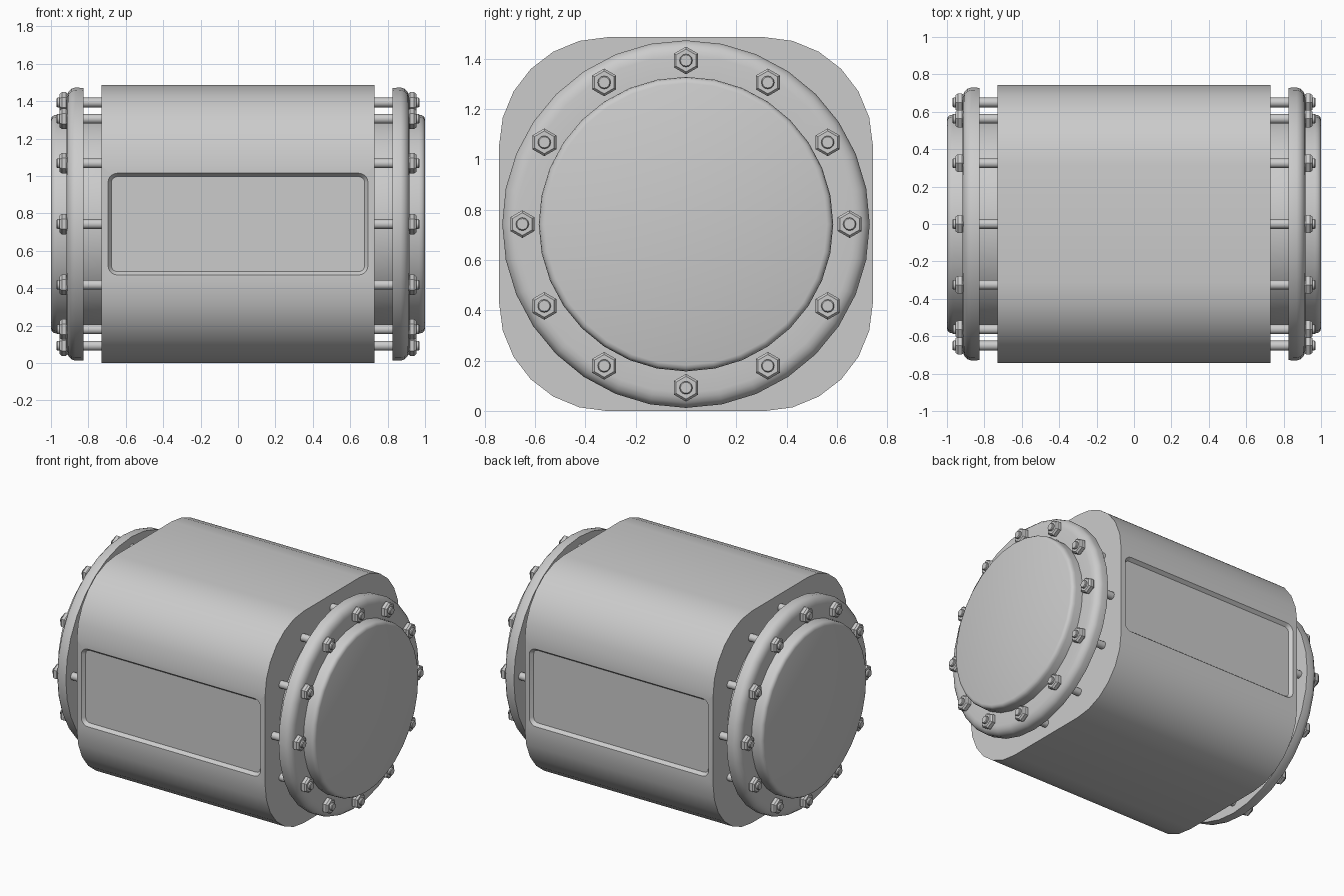
import bpy, bmesh, math

if "Cube" in bpy.data.objects:
    bpy.data.objects.remove(bpy.data.objects["Cube"])

CZ = 0.7425  # height of the drum axis
grey = bpy.data.materials.new("grey metal")
grey.diffuse_color = (0.6, 0.6, 0.6, 1)
grey.use_nodes = True
grey.node_tree.nodes["Principled BSDF"].inputs["Base Color"].default_value = grey.diffuse_color


def loft(name, rings, angle=35):
    """Solid skinned through rings of equal point count, capped at both ends."""
    bm = bmesh.new()
    vs = [[bm.verts.new(p) for p in r] for r in rings]
    n = len(vs[0])
    for a, b in zip(vs, vs[1:]):
        for i in range(n):
            j = (i + 1) % n
            bm.faces.new((a[i], a[j], b[j], b[i]))
    bm.faces.new(vs[0])
    bm.faces.new(vs[-1])
    bmesh.ops.recalc_face_normals(bm, faces=bm.faces)
    me = bpy.data.meshes.new(name)
    bm.to_mesh(me)
    bm.free()
    ob = bpy.data.objects.new(name, me)
    bpy.context.collection.objects.link(ob)
    me.materials.append(grey)
    smooth(ob, angle)
    return ob


def smooth(ob, angle):
    bpy.ops.object.select_all(action='DESELECT')
    ob.select_set(True)
    bpy.context.view_layer.objects.active = ob
    bpy.ops.object.shade_smooth_by_angle(angle=math.radians(angle))


def lathe(name, profile, sides, s=1, y=0, z=CZ, angle=35):
    """Turn (x, radius) pairs round an axis parallel to x; s mirrors in x."""
    ang = [2 * math.pi * i / sides for i in range(sides)]
    return loft(name, [[(s * x, y + r * math.sin(a), z + r * math.cos(a)) for a in ang]
                       for x, r in profile], angle)


def rounded_rect(hw, hh, r, seg):
    pts = []
    for q, (sx, sy) in enumerate(((1, 1), (-1, 1), (-1, -1), (1, -1))):
        for i in range(seg + 1):
            a = math.pi / 2 * (q + i / seg)
            pts.append((sx * (hw - r) + r * math.cos(a), sy * (hh - r) + r * math.sin(a)))
    return pts


# Main body: rounded square extruded along x
section = rounded_rect(0.7425, 0.7425, 0.43, 6)
body = loft("body", [[(x, u, CZ + v) for u, v in section] for x in (-0.73, 0.73)])

# Recessed panels with sloped rims, front and back
for s in (-1, 1):
    rings = []
    for y, d in ((0.70 + 0.02, 0.018), (0.7425, 0.0), (0.78, 0.0)):
        rings.append([(u, s * y, CZ + v)
                      for u, v in rounded_rect(0.695 - d, 0.272 - d, 0.05 - d, 5)])
    cutter = loft("panel_cutter", rings)
    cutter.hide_render = True
    mod = body.modifiers.new("panel", 'BOOLEAN')
    mod.operation, mod.solver, mod.object = 'DIFFERENCE', 'EXACT', cutter
    bpy.ops.object.select_all(action='DESELECT')
    body.select_set(True)
    bpy.context.view_layer.objects.active = body
    bpy.ops.object.modifier_apply(modifier=mod.name)
    bpy.data.objects.remove(cutter)
smooth(body, 30)

# End assemblies
for s, side in ((-1, "left"), (1, "right")):
    lathe(side + "_end_cap", [(0.72, 0.585), (0.968, 0.585), (0.984, 0.582),
                              (0.995, 0.574), (1.0, 0.56)], 32, s)
    lathe(side + "_flange", [(0.825, 0.57), (0.825, 0.728), (0.87, 0.73), (0.889, 0.724),
                             (0.905, 0.709), (0.914, 0.69), (0.917, 0.67), (0.917, 0.57)], 32, s)
    # Twelve bolts round the flange
    for k in range(12):
        a = math.radians(30 * k)
        y, z = 0.65 * math.sin(a), CZ + 0.65 * math.cos(a)
        lathe(f"{side}_bolt_rod_{k}", [(0.72, 0.026), (0.965, 0.026), (0.97, 0.022)], 12, s, y, z)
        lathe(f"{side}_nut_{k}", [(0.912, 0.048), (0.920, 0.055), (0.942, 0.055),
                                  (0.954, 0.045)], 6, s, y, z, 20)
